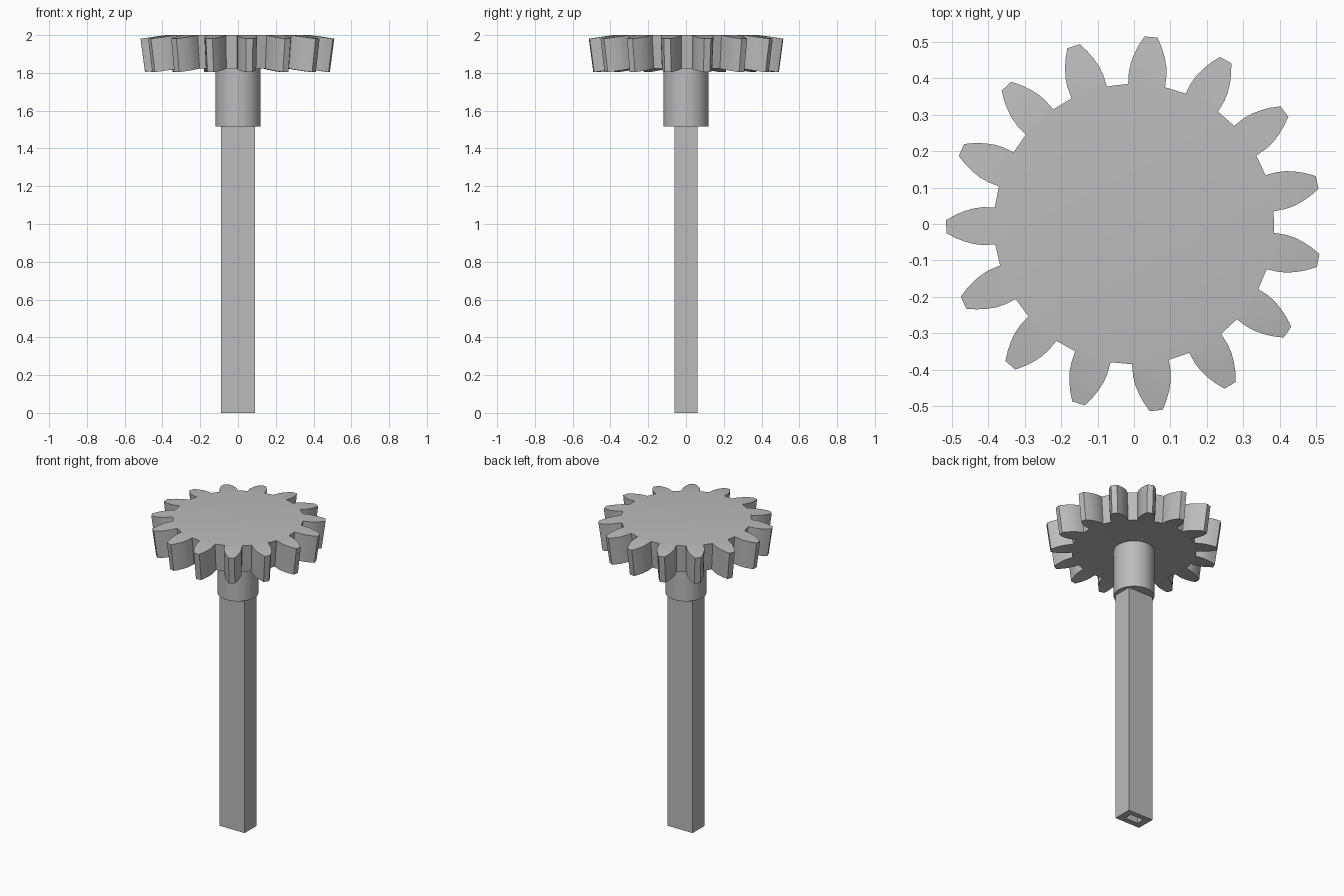
import bpy, bmesh, math
from mathutils import Matrix, Vector

cube = bpy.data.objects.get("Cube")
if cube:
    bpy.data.objects.remove(cube, do_unlink=True)

# Single grey material
grey = bpy.data.materials.new("plain_grey")
grey.use_nodes = True
grey.diffuse_color = (0.5, 0.5, 0.5, 1)
grey.node_tree.nodes["Principled BSDF"].inputs["Base Color"].default_value = (0.5, 0.5, 0.5, 1)


def finish(name, bm, smooth=False):
    bmesh.ops.recalc_face_normals(bm, faces=bm.faces)
    mesh = bpy.data.meshes.new(name)
    bm.to_mesh(mesh)
    bm.free()
    mesh.materials.append(grey)
    obj = bpy.data.objects.new(name, mesh)
    bpy.context.collection.objects.link(obj)
    if smooth:
        bpy.ops.object.select_all(action="DESELECT")
        obj.select_set(True)
        bpy.context.view_layer.objects.active = obj
        bpy.ops.object.shade_smooth_by_angle(angle=math.radians(30))
    return obj


# Bevel gear: rounded teeth lean inward towards the bottom
TEETH, ROOT = 15, 0.382
LEAN = math.tan(math.radians(8))
FLANK = [(ROOT, 0.051), (0.415, 0.052), (0.44, 0.049), (0.465, 0.042),
         (0.49, 0.032), (0.516, 0.018)]
tooth = [(r, -w) for r, w in FLANK] + [(r, w) for r, w in reversed(FLANK)]


def gear_ring(bm, z, scale):
    """One outline of the gear, as a list of teeth, with its cap faces."""
    ring = []
    for i in range(TEETH):
        turn = Matrix.Rotation(math.radians(12.8 + i * 360 / TEETH), 3, "Z")
        ring.append([bm.verts.new(turn @ Vector((r * scale, w * scale, z - (r - ROOT) * LEAN)))
                     for r, w in tooth])
    for verts in ring:
        bm.faces.new(verts)
    bm.faces.new([v for verts in ring for v in (verts[0], verts[-1])])
    return [v for verts in ring for v in verts]


bm = bmesh.new()
top = gear_ring(bm, 2.0, 1.0)
bottom = gear_ring(bm, 1.823, 0.954)
for i in range(len(top)):
    j = (i + 1) % len(top)
    bm.faces.new((top[i], top[j], bottom[j], bottom[i]))
finish("gear", bm, smooth=True)

# Round collar under the gear
bm = bmesh.new()
bmesh.ops.create_cone(bm, cap_ends=True, segments=64, radius1=0.12, radius2=0.12,
                      depth=0.32, matrix=Matrix.Translation((0, 0, 1.675)))
finish("collar", bm, smooth=True)

# Rectangular shaft with a rectangular socket in its lower end
bm = bmesh.new()


def rectangle(x, y, z):
    return [bm.verts.new((sx * x, sy * y, z))
            for sx, sy in ((-1, -1), (1, -1), (1, 1), (-1, 1))]


loops = [rectangle(0.09, 0.061, 1.515), rectangle(0.09, 0.061, 0),
         rectangle(0.047, 0.026, 0), rectangle(0.047, 0.026, 1.4)]
for a, b in zip(loops, loops[1:]):
    for i in range(4):
        j = (i + 1) % 4
        bm.faces.new((a[i], a[j], b[j], b[i]))
bm.faces.new(loops[0])
bm.faces.new(loops[-1])
finish("shaft", bm)
